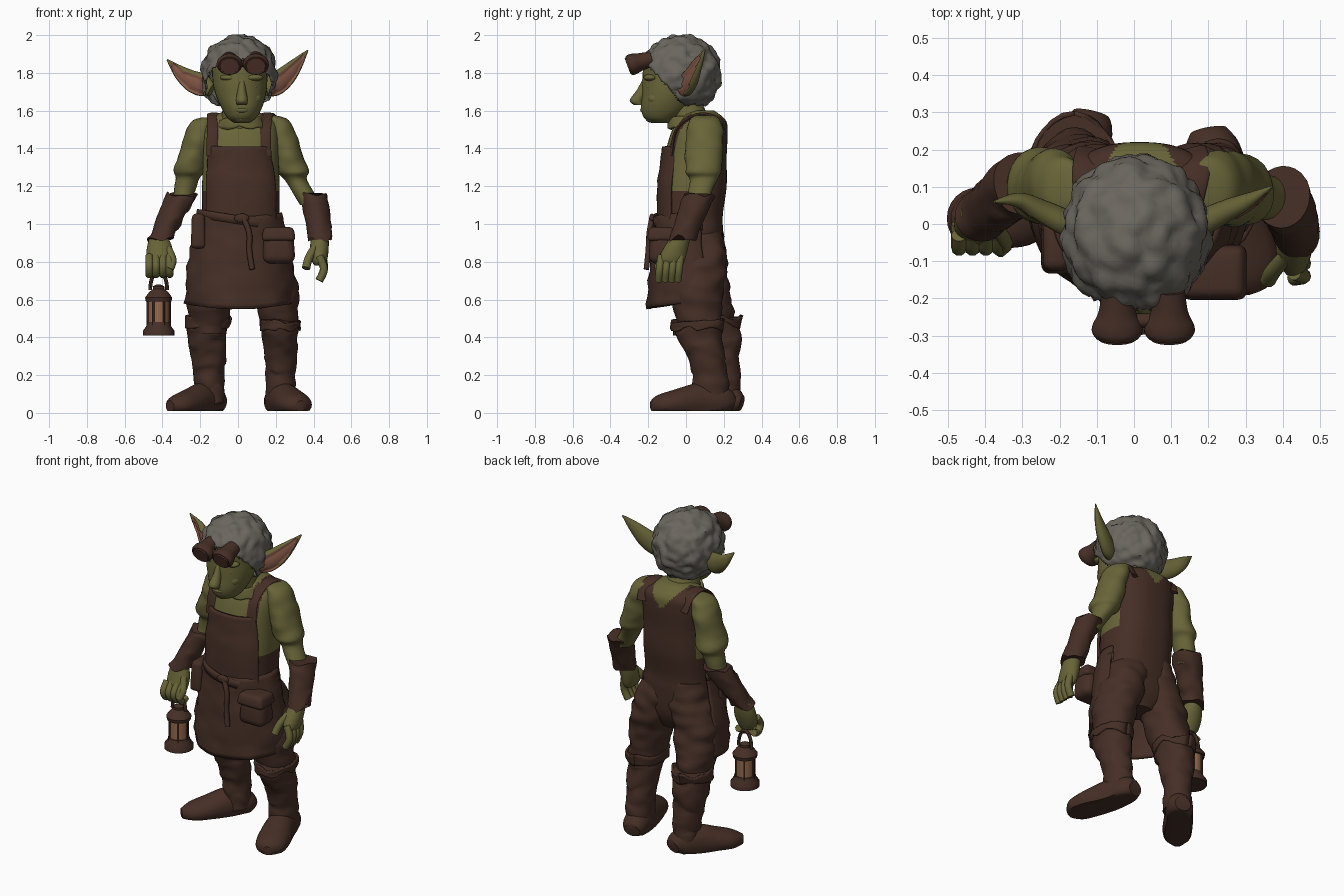
import bpy, bmesh
from math import sin, cos, pi, radians, copysign
from mathutils import Vector, noise

default = bpy.data.objects.get("Cube")
if default:
    bpy.data.objects.remove(default, do_unlink=True)


def material(name, *rgb):
    m = bpy.data.materials.new(name)
    m.use_nodes = True
    m.diffuse_color = (*rgb, 1)
    shader = m.node_tree.nodes["Principled BSDF"]
    shader.inputs["Base Color"].default_value = (*rgb, 1)
    shader.inputs["Roughness"].default_value = 0.9
    return m


skin = material("olive skin", 0.14, 0.13, 0.04)
leather = material("dark leather", 0.06, 0.028, 0.019)
hair_grey = material("grey hair", 0.145, 0.132, 0.113)
lens_brown = material("red brown lens", 0.09, 0.034, 0.025)
ear_pink = material("ear pink", 0.23, 0.095, 0.06)
glow = material("lantern amber", 0.3, 0.14, 0.075)


def finish(name, bm, *mats, angle=45):
    """Turn a bmesh into a smooth shaded object."""
    bmesh.ops.recalc_face_normals(bm, faces=bm.faces)
    me = bpy.data.meshes.new(name)
    bm.to_mesh(me)
    bm.free()
    for m in mats:
        me.materials.append(m)
    me.shade_smooth()
    me.set_sharp_from_angle(angle=radians(angle))
    ob = bpy.data.objects.new(name, me)
    bpy.context.collection.objects.link(ob)
    return ob


def resample(rings, sub):
    """Smooth spline through all ring values."""
    pts = [Vector(r) for r in rings]
    out = []
    for i in range(len(pts) - 1):
        a, b, c, d = pts[max(i - 1, 0)], pts[i], pts[i + 1], pts[min(i + 2, len(pts) - 1)]
        for k in range(sub):
            t = k / sub
            out.append(b + (c - a + (a * 2 - b * 5 + c * 4 - d + ((b - c) * 3 + d - a) * t) * t) * (t / 2))
    return out + [pts[-1]]


def loft(name, rings, *mats, sides=24, sub=4, path=False, arc=None, wrinkle=0, shape=None, box=1):
    """Skin elliptical rings (x, y, z, rx, ry); flat rings, or square to the path.
    An arc in degrees gives an open sheet centred on the front; box under one squares the rings."""
    rings = resample(rings, sub)
    bm = bmesh.new()
    loops = []
    whole = Vector(rings[-1][:3]) - Vector(rings[0][:3])
    ref = Vector((0, 0, 1)) if abs(whole.normalized().z) < 0.8 else Vector((0, 1, 0))
    for i, r in enumerate(rings):
        c = Vector(r[:3])
        u, v = Vector((1, 0, 0)), Vector((0, 1, 0))
        if path:
            t = Vector(rings[min(i + 1, len(rings) - 1)][:3]) - Vector(rings[max(i - 1, 0)][:3])
            u = t.cross(ref).normalized()
            v = u.cross(t).normalized()
        loop = []
        for k in range(sides + bool(arc)):
            a = 2 * pi * k / sides
            if arc:
                a = -pi / 2 + radians(arc) * (2 * k / sides - 1)
            du, dv = [copysign(abs(q) ** box, q) for q in (cos(a), sin(a))]
            p = c + u * r[3] * du + v * r[4] * dv
            if wrinkle:
                p += (p - c) * wrinkle * noise.noise(Vector((p.x * 9, p.y * 9, p.z * 17)))
            loop.append(bm.verts.new(shape(p) if shape else p))
        loops.append(loop)
    for a, b in zip(loops, loops[1:]):
        for k in range(sides):
            n = (k + 1) % len(a)
            bm.faces.new((a[k], a[n], b[n], b[k]))
    if not arc:
        bm.faces.new(loops[0])
        bm.faces.new(loops[-1])
    return finish(name, bm, *mats)


def tube(name, points, radius, mat, sides=10):
    return loft(name, [(*p, radius, radius) for p in points], mat, sides=sides, path=True)


def ball(name, centre, size, mat):
    bm = bmesh.new()
    bmesh.ops.create_icosphere(bm, subdivisions=3, radius=1)
    for v in bm.verts:
        v.co = Vector([c + s * q for c, s, q in zip(centre, size, v.co)])
    return finish(name, bm, mat)


def pouch(name, centre, size, mat):
    bm = bmesh.new()
    bmesh.ops.create_cube(bm, size=1)
    for v in bm.verts:
        taper = 0.85 if v.co.z > 0 else 1
        v.co = Vector([c + s * q * taper for c, s, q in zip(centre, size, v.co)])
    bmesh.ops.bevel(bm, geom=bm.edges[:], offset=min(size) * 0.3, segments=4, profile=0.5, affect="EDGES")
    return finish(name, bm, mat)


def thicken(ob, amount):
    mod = ob.modifiers.new("thickness", "SOLIDIFY")
    mod.thickness = amount
    mod.offset = 0


def paint(ob, rule):
    for f in ob.data.polygons:
        f.material_index = int(rule(f.center, f.normal))


def ragged(p):
    return p + Vector((0, 0, 0.035 * noise.noise(p * 14)))


# Torso: leather overalls over a shirt, open at the armpits and neck
def overalls(c, n):
    if c.z < 1.18:
        return True
    if c.y < 0.03:
        w = abs(c.x - 0.005)
        return w < 0.17 and (c.z < 1.4 or w > 0.115)
    w = abs(c.x - 0.02)
    return c.y > 0.06 and w < 0.185 and c.z < 1.47 + 1.2 * w


torso = loft("torso", [(.02, .06, .7, .08, .08), (.02, .055, .8, .18, .13), (.02, .04, .95, .21, .155),
                       (.015, .03, 1.05, .205, .165), (.015, .04, 1.2, .205, .175), (.015, .05, 1.35, .2, .165),
                       (.015, .07, 1.48, .2, .15), (.015, .085, 1.55, .175, .125), (.01, .07, 1.6, .08, .08)],
             skin, leather, sides=96, sub=12, box=0.82)
paint(torso, overalls)
bib = loft("bib", [(.015, .03, 1, .215, .175), (.015, .04, 1.2, .21, .185), (.01, .05, 1.3, .2, .18),
                   (.005, .05, 1.41, .185, .17)], leather, arc=55, sides=36, wrinkle=0.03, box=0.82)
thicken(bib, 0.016)
for s in (-1, 1):
    loft("shoulder_strap", [(.005 + s * .142, -.08, 1.36, .03, .008), (.005 + s * .14, -.05, 1.5, .03, .008),
                            (.01 + s * .14, .05, 1.575, .035, .01), (.02 + s * .14, .15, 1.565, .045, .01),
                            (.02 + s * .13, .195, 1.48, .045, .01)], leather, path=True)
loft("neck", [(.01, .06, 1.46, .13, .12), (.01, .03, 1.54, .105, .105), (.01, 0, 1.62, .09, .095),
              (.01, -.02, 1.7, .08, .09)], skin)
collar = loft("collar", [(.01, .04, 1.5, .135, .13), (.01, .03, 1.56, .115, .115)], skin, arc=165, wrinkle=0.1,
              shape=ragged)
thicken(collar, 0.015)

# Apron skirt, belt and pouches
skirt = loft("apron_skirt", [(.01, .02, 1.04, .215, .18), (.01, .02, .9, .245, .19), (.01, .03, .7, .275, .22),
                             (.01, .04, .55, .285, .24)], leather, sides=60, arc=108, wrinkle=0.07,
             shape=lambda p: Vector((p.x, p.y, p.z + 0.35 * p.x ** 2)))
thicken(skirt, 0.018)
belt = loft("belt", [(.01, .02, 1, .225, .188), (.01, .02, 1.045, .22, .188)], leather, sides=48, arc=110, sub=2,
            shape=lambda p: p + Vector((0, 0, -0.16 * p.x)))
thicken(belt, 0.015)
tube("belt_tail", [(.03, -.18, 1.03), (.06, -.195, .95), (.06, -.2, .86), (.075, -.21, .76)], 0.015, leather)
ball("belt_buckle", (.02, -.18, 1.03), (.04, .015, .025), leather)
pouch("left_pouch", (.215, -.125, .885), (.18, .15, .19), leather)
pouch("left_pouch_flap", (.215, -.13, .95), (.185, .155, .08), leather)
pouch("right_pouch", (-.21, -.06, .97), (.08, .15, .2), leather)

# Legs: trousers, boot shafts with cuffs, and turned out feet
legs = {
    "right": [(-.08, .07, 1.02, .1, .11), (-.09, .075, .9, .125, .13), (-.13, .09, .75, .13, .13),
              (-.155, .12, .58, .115, .125), (-.155, .15, .42, .09, .1)],
    "left": [(.1, .07, 1.02, .1, .11), (.12, .075, .9, .125, .13), (.17, .08, .75, .13, .13),
             (.205, .06, .58, .115, .135), (.22, .08, .42, .09, .1)]}
boots = {
    "right": [(-.16, .165, .51, .11, .12), (-.16, .175, .42, .105, .115), (-.155, .195, .28, .088, .092),
              (-.15, .205, .18, .08, .085), (-.145, .21, .05, .075, .085)],
    "left": [(.22, .06, .49, .1, .135), (.22, .07, .42, .095, .125), (.225, .11, .28, .085, .098),
             (.225, .13, .18, .08, .09), (.22, .14, .05, .075, .09)]}
feet = {
    "right": [(-.115, .295, .05, .05, .04), (-.13, .25, .06, .075, .08), (-.19, .17, .06, .08, .1),
              (-.26, .075, .05, .085, .075), (-.32, 0, .04, .075, .055), (-.36, -.045, .035, .03, .03)],
    "left": [(.2, .25, .05, .05, .04), (.21, .2, .06, .075, .08), (.24, .08, .06, .085, .1),
             (.285, -.05, .05, .095, .075), (.315, -.14, .04, .08, .055), (.33, -.18, .035, .03, .03)]}
for side in ("right", "left"):
    loft(side + "_trouser", legs[side], leather, wrinkle=0.15, sides=32, sub=8)
    loft(side + "_boot", boots[side], leather, wrinkle=0.14, sides=32, sub=8, shape=ragged)
    loft(side + "_foot", feet[side], leather, path=True,
         shape=lambda p: Vector((p.x, p.y, max(p.z, 0.01))))
    x, y, z, rx, ry = boots[side][0]
    cuff = loft(side + "_boot_cuff", [(x, y, z - .05, rx, ry), (x, y, z, rx + .004, ry + .004)], leather,
                arc=180, wrinkle=0.14, shape=ragged)
    thicken(cuff, 0.012)

# Arms: sleeve, forearm and flared bracer
arms = {
    "right": [(-.16, .1, 1.565, .03, .05), (-.19, .1, 1.54, .06, .08), (-.21, .1, 1.47, .075, .1),
              (-.235, .1, 1.36, .08, .1), (-.255, .11, 1.28, .088, .095), (-.27, .115, 1.23, .06, .07),
              (-.3, .1, 1.1, .055, .06)],
    "left": [(.17, .1, 1.575, .03, .05), (.205, .1, 1.55, .06, .08), (.235, .1, 1.47, .075, .1),
             (.265, .095, 1.36, .08, .1), (.29, .09, 1.28, .085, .095), (.31, .09, 1.23, .06, .07),
             (.385, .06, 1.1, .055, .06)]}
bracers = {
    "right": [(-.295, .11, 1.16, .085, .085), (-.35, .07, 1.05, .075, .075), (-.41, .025, .92, .07, .07)],
    "left": [(.395, .075, 1.16, .075, .085), (.42, .03, 1.05, .068, .075), (.435, -.02, .92, .063, .075)]}
for side in arms:
    loft(side + "_arm", arms[side], skin, wrinkle=0.12, sub=6)
    loft(side + "_bracer", bracers[side], leather, wrinkle=0.12, sub=6, shape=ragged)

# Hands: the left hangs open, the right grips the lantern
loft("left_palm", [(.435, -.025, .94, .045, .05), (.43, -.055, .87, .05, .065), (.43, -.075, .81, .042, .07),
                   (.43, -.075, .78, .025, .055)], skin)
loft("right_palm", [(-.42, .025, .94, .045, .045), (-.415, .01, .87, .068, .05), (-.415, -.01, .8, .065, .048),
                    (-.415, -.01, .76, .04, .03)], skin)
for k in range(4):
    y = -.13 + k * .034
    tube("left_finger", [(.43 + k * .006, y, .83), (.455, y - .01, .76), (.43, y - .015, .7)], 0.021, skin)
    x = -.47 + k * .036
    tube("right_finger", [(x, -.03, .83), (x, -.065, .78), (x, -.04, .735), (x, 0, .745)], 0.021, skin)
tube("left_thumb", [(.41, -.085, .88), (.375, -.125, .82), (.36, -.15, .765)], 0.022, skin)
tube("right_thumb", [(-.37, -.01, .87), (-.345, -.05, .81), (-.36, -.07, .76)], 0.02, skin)

# Lantern: glass between a base and a roof, with bars and a bail handle
lx, ly = -.42, .015


def lathe(name, profile, mat):
    return loft(name, [(lx, ly, z, r, r) for r, z in profile], mat, sub=1)


lathe("lantern_base", [(.083, .41), (.083, .435), (.065, .46), (.06, .48)], leather)
lathe("lantern_glass", [(.055, .47), (.055, .61)], glow)
lathe("lantern_roof", [(.068, .59), (.072, .61), (.05, .64), (.03, .655), (.03, .67), (.01, .68)], leather)
for k in range(6):
    px, py = lx + .058 * cos(k * pi / 3), ly + .058 * sin(k * pi / 3)
    tube("lantern_bar", [(px, py, .46), (px, py, .61)], 0.006, leather, sides=6)
tube("lantern_handle", [(lx + .045 * cos(a * pi / 8), ly, .65 + .1 * sin(a * pi / 8)) for a in range(9)],
     0.01, leather, sides=8)

# Head and face
loft("head", [(.02, -.13, 1.535, .04, .045), (.02, -.13, 1.56, .075, .09), (.02, -.11, 1.61, .105, .128),
              (.015, -.085, 1.68, .132, .15), (.01, -.06, 1.76, .145, .172), (.01, -.05, 1.86, .14, .165),
              (.01, -.03, 1.94, .08, .1)], skin, sides=32, sub=6)
loft("nose", [(.02, -.205, 1.765, .018, .025), (.02, -.23, 1.71, .022, .03), (.02, -.262, 1.655, .032, .036),
              (.02, -.25, 1.63, .025, .025)], skin)
ball("chin", (.02, -.175, 1.56), (.045, .04, .025), skin)
ball("mouth", (.02, -.205, 1.603), (.045, .038, .02), skin)
for s in (-1, 1):
    ball("brow", (.02 + s * .055, -.185, 1.775), (.06, .04, .02), skin)
    ball("eyelid", (.02 + s * .055, -.185, 1.725), (.03, .026, .016), skin)
    ball("cheek", (.02 + s * .055, -.165, 1.665), (.05, .042, .04), skin)

# Long pointed ears, pink and hollow within
for s, tip in ((-1, (-.375, .06, 1.87)), (1, (.37, .1, 1.92))):
    lift = .02 * s
    ear = loft("ear", [(s * .14, -.02, 1.71, .03, .035), (s * .19, 0, 1.735, .04, .06),
                       (s * .25, .03, 1.77 + lift / 2, .036, .056), (s * .31, .06, 1.825 + lift, .024, .036),
                       (*tip, .003, .004)], skin, ear_pink, path=True, sub=6, sides=32)
    paint(ear, lambda c, n: n.y < -0.5 and n.z < 0.5 and 0.185 < abs(c.x) < 0.355)
    rim = {v for f in ear.data.polygons if not f.material_index for v in f.vertices}
    for v in ear.data.vertices:
        if v.index not in rim:
            v.co.y += 0.02

# Lumpy hair, full at the nape and cut away around the face
bm = bmesh.new()
bmesh.ops.create_icosphere(bm, subdivisions=5, radius=1)
for v in bm.verts:
    n = v.co.copy()
    wide = 1 + 0.28 * min(n.z, 0) ** 2
    front = 1.08 if n.y < 0 else 1
    lump = 0.02 * noise.noise(n * 4) + 0.006 * noise.noise(n * 9)
    v.co = Vector((.005 + .192 * n.x * wide, -.025 + .203 * n.y * wide * front, 1.802 + .193 * n.z)) + n * lump
bald = [f for f in bm.faces if f.calc_center_median().z < max(1.63, 1.62 - 1.1 * f.calc_center_median().y)]
bmesh.ops.delete(bm, geom=bald, context="FACES")
thicken(finish("hair", bm, hair_grey), 0.01)

# Goggles pushed up on the forehead
for s in (-1, 1):
    x = .025 + s * .07
    loft("goggle_cup", [(x, -.18, 1.875, .042, .04), (x, -.235, 1.86, .05, .046), (x, -.27, 1.85, .066, .054),
                        (x, -.29, 1.843, .068, .056), (x, -.305, 1.838, .058, .05)], leather, path=True)
    loft("goggle_lens", [(x, -.302, 1.839, .054, .046), (x, -.31, 1.836, .05, .043)], lens_brown, path=True, sub=1)
tube("goggle_bridge", [(-.02, -.26, 1.85), (.07, -.26, 1.85)], 0.02, leather)
